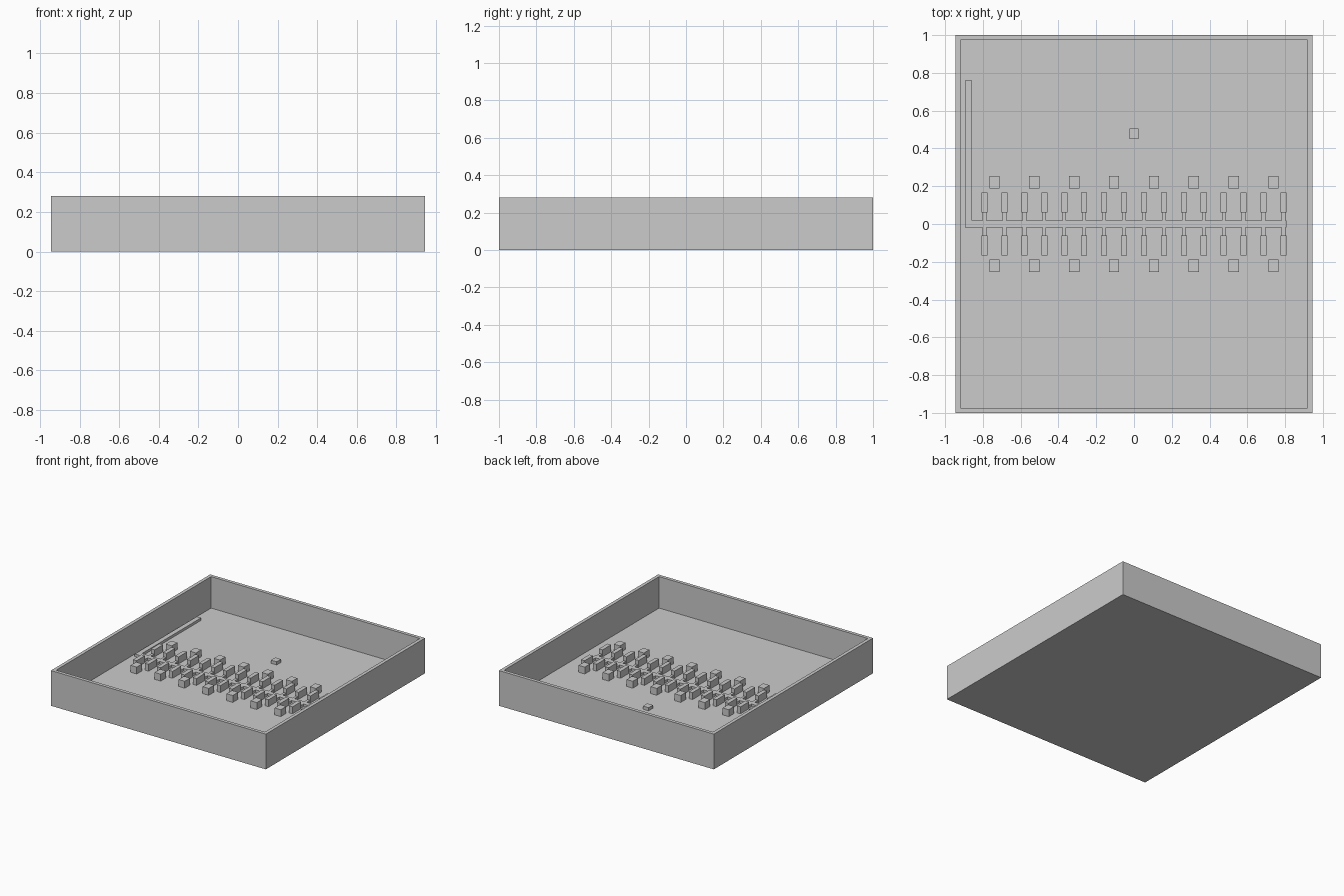
import bpy

if "Cube" in bpy.data.objects:
    bpy.data.objects.remove(bpy.data.objects["Cube"])

FLOOR = 0.03      # top of the tray floor
W, D, H, T = 0.945, 1.0, 0.28, 0.027


def box(name, x0, x1, y0, y1, z0, z1):
    """Axis-aligned box between two corners."""
    bpy.ops.mesh.primitive_cube_add(
        size=1, location=((x0 + x1) / 2, (y0 + y1) / 2, (z0 + z1) / 2))
    ob = bpy.context.object
    ob.name = name
    ob.scale = (x1 - x0, y1 - y0, z1 - z0)
    bpy.ops.object.transform_apply(location=False, rotation=False, scale=True)
    return ob


def prism(name, outline, z0, z1):
    """Extruded flat outline (counter-clockwise)."""
    n = len(outline)
    verts = [(x, y, z) for z in (z0, z1) for x, y in outline]
    faces = [tuple(reversed(range(n))), tuple(range(n, 2 * n))]
    faces += [(i, (i + 1) % n, n + (i + 1) % n, n + i) for i in range(n)]
    me = bpy.data.meshes.new(name)
    me.from_pydata(verts, [], faces)
    ob = bpy.data.objects.new(name, me)
    bpy.context.collection.objects.link(ob)
    return ob


# Open tray: solid block with the inside cut away
tray = box("tray", -W, W, -D, D, 0, H)
cutter = box("tray_cutter", -W + T, W - T, -D + T, D - T, FLOOR, H + 0.1)
cutter.hide_render = True
cutter.hide_set(True)
cut = tray.modifiers.new("hollow", 'BOOLEAN')
cut.operation = 'DIFFERENCE'
cut.solver = 'EXACT'
cut.object = cutter
bpy.context.view_layer.objects.active = tray
bpy.ops.object.modifier_apply(modifier="hollow")
bpy.data.objects.remove(cutter)

# L-shaped main rail
R = 0.019
prism("main_rail", [(-0.895, -R), (0.807, -R), (0.807, R),
                    (-0.857, R), (-0.857, 0.76), (-0.895, 0.76)],
      FLOOR, FLOOR + 0.02)

# Two mirrored rows of branches, slim blocks and end blocks
for side, s in (("back", 1), ("front", -1)):
    def row_box(name, x, half, a, b, h):
        box(f"{side}_{name}", x - half, x + half,
            min(s * a, s * b), max(s * a, s * b), FLOOR, FLOOR + h)

    for i in range(16):
        x = -0.791 + i * 0.10547
        row_box(f"branch_{i + 1}", x, 0.01, R, 0.06, 0.02)
        row_box(f"slim_block_{i + 1}", x, 0.016, 0.06, 0.167, 0.055)
    for i in range(8):
        row_box(f"square_block_{i + 1}", -0.739 + i * 0.2111, 0.027,
                0.187, 0.255, 0.055)

# Lone block near the back
box("lone_block", -0.025, 0.025, 0.45, 0.505, FLOOR, FLOOR + 0.025)
